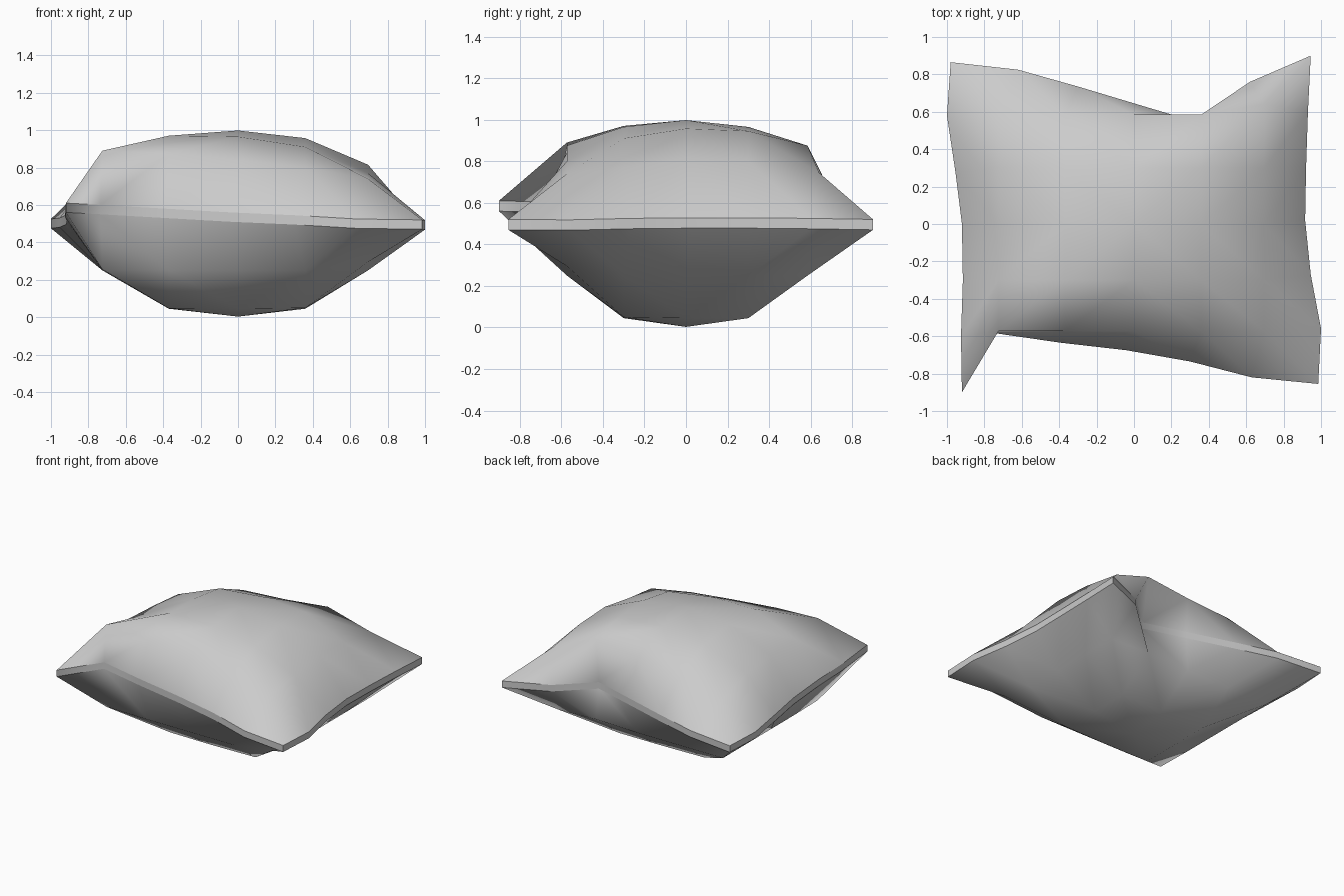
import bpy, bmesh

if "Cube" in bpy.data.objects:
    bpy.data.objects.remove(bpy.data.objects["Cube"])

# Seam corner-to-corner paths (x, y, z), six segments per side
front = [(-.92, -.9, .585), (-.735, -.585, .575), (-.39, -.635, .555), (-.04, -.675, .535),
         (.3, -.735, .52), (.63, -.82, .5), (.985, -.855, .495)]
back = [(-.98, .865, .495), (-.62, .825, .5), (-.3, .735, .5), (.05, .63, .5),
        (.37, .535, .5), (.62, .76, .497), (.945, .9, .495)]
left = [(-.925, -.6, .56), (-.915, -.3, .54), (-.92, 0, .52), (-.955, .28, .505), (-1, .58, .5)]
right = [(1, -.56, .493), (.945, -.27, .5), (.915, .02, .503), (.92, .3, .503), (.93, .6, .5)]

# Inner grid spacing, and puffed heights (rows front to back)
XS = [-.725, -.37, 0, .36, .695]
YS = [-.573, -.3, 0, .3, .585]
TOP = [[.89, .875, .84, .80, .74],
       [.83, .97, .965, .91, .77],
       [.815, .968, .998, .957, .815],
       [.79, .93, .965, .945, .80],
       [.70, .81, .835, .875, .745]]
BOTTOM = [[.255, .25, .25, .25, .295],
          [.25, .047, .045, .05, .25],
          [.25, .045, .003, .045, .25],
          [.25, .05, .045, .045, .25],
          [.25, .25, .25, .26, .25]]


def seam_point(i, j):
    if j == 0:
        return front[i]
    if j == 6:
        return back[i]
    if i == 0:
        return left[j - 1]
    return right[j - 1]


def panel(bm, heights, offset):
    """Puffed 6 x 6 sheet creased outwards from the middle, returns its vertex grid."""
    grid = []
    for j in range(7):
        row = []
        for i in range(7):
            if i in (0, 6) or j in (0, 6):
                x, y, z = seam_point(i, j)
                z += offset
            else:
                x, y, z = XS[i - 1], YS[j - 1], heights[j - 1][i - 1]
                if (i, j) == (5, 5) and offset > 0:
                    y = .64
            row.append(bm.verts.new((x, y, z)))
        grid.append(row)
    for j in range(6):
        for i in range(6):
            q = [grid[j][i], grid[j][i + 1], grid[j + 1][i + 1], grid[j + 1][i]]
            if (i < 3) != (j < 3):
                q = q[1:] + q[:1]
            for t in ((q[0], q[1], q[2]), (q[0], q[2], q[3])):
                bm.faces.new(t if offset > 0 else t[::-1])
    return grid


def rim(g):
    return g[0][:6] + [g[j][6] for j in range(6)] + g[6][:0:-1] + [g[j][0] for j in range(6, 0, -1)]


bm = bmesh.new()
# Top and bottom cloth panels
top = panel(bm, TOP, .025)
bottom = panel(bm, BOTTOM, -.025)

# Seam band joining both panels, with sharp borders and corners
a, b = rim(top), rim(bottom)
band = set()
for k in range(24):
    n = (k + 1) % 24
    band.add(bm.faces.new((b[k], b[n], a[n], a[k])))
for f in bm.faces:
    f.smooth = True
for e in bm.edges:
    inside = [f in band for f in e.link_faces]
    if any(inside) and not all(inside):
        e.smooth = False
for k in (0, 6, 12, 18):
    bm.edges.get((a[k], b[k])).smooth = False

mesh = bpy.data.meshes.new("pillow")
bm.to_mesh(mesh)
bm.free()
bpy.context.collection.objects.link(bpy.data.objects.new("pillow", mesh))
